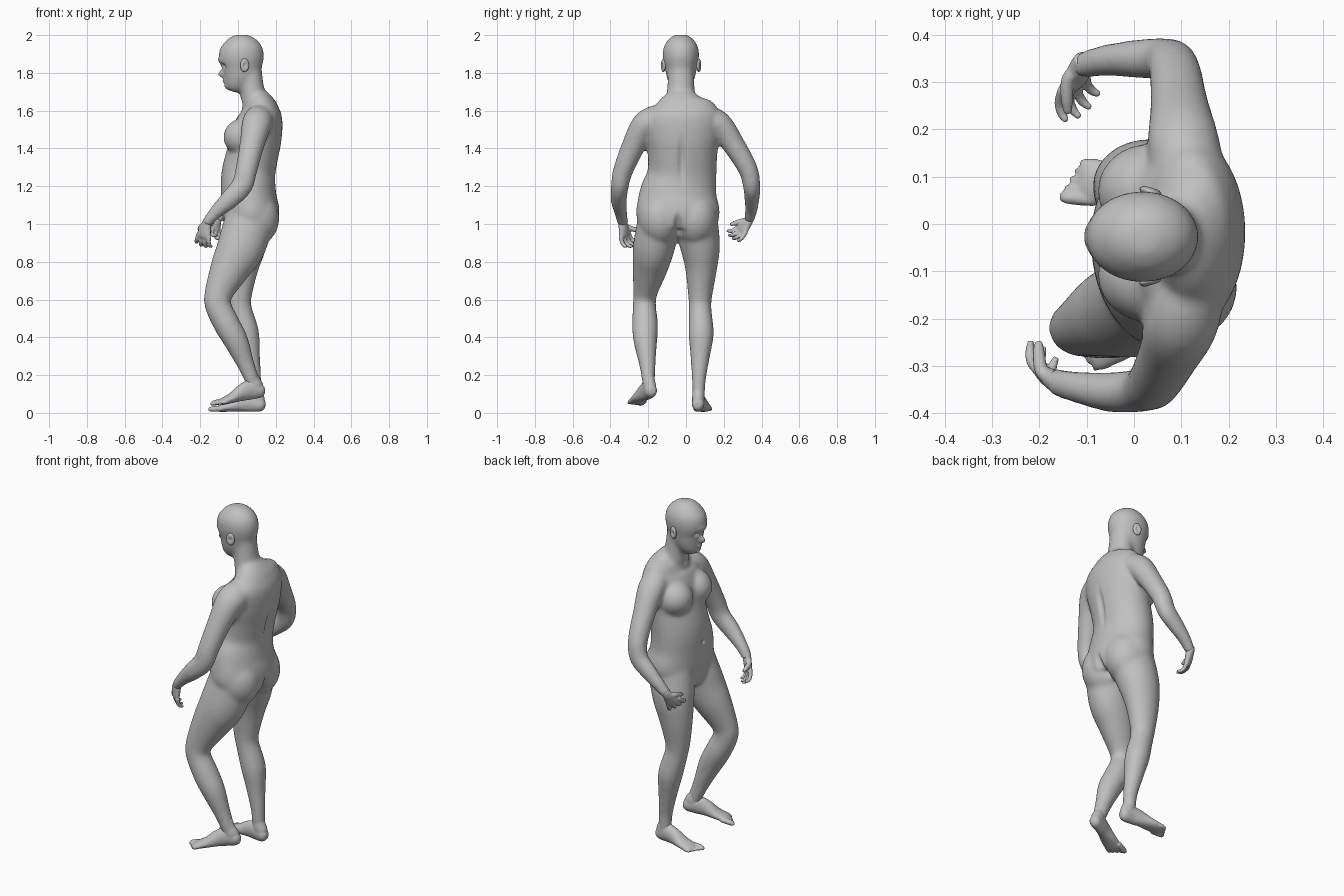
import bpy
import math
from mathutils import Vector, Matrix

default_cube = bpy.data.objects.get("Cube")
if default_cube:
    bpy.data.objects.remove(default_cube, do_unlink=True)

clay = bpy.data.materials.new("plain_grey")
clay.use_nodes = True
grey = (0.53, 0.53, 0.53, 1)
clay.diffuse_color = grey
clay.node_tree.nodes["Principled BSDF"].inputs["Base Color"].default_value = grey


def spline(keys, t):
    """Smooth interpolation through a list of equally long tuples."""
    last = len(keys) - 1
    i = min(int(t), last - 1)
    f = t - i
    a, b, c, d = (keys[min(max(k, 0), last)] for k in (i - 1, i, i + 1, i + 2))
    return [q + f / 2 * (r - p + f * (2 * p - 5 * q + 4 * r - s + f * (3 * (q - r) + s - p)))
            for p, q, r, s in zip(a, b, c, d)]


def add_mesh(name, verts, faces):
    mesh = bpy.data.meshes.new(name)
    mesh.from_pydata(verts, [], faces)
    mesh.materials.append(clay)
    obj = bpy.data.objects.new(name, mesh)
    bpy.context.collection.objects.link(obj)
    return obj


def tube(name, keys, side=(0, 1, 0), sides=24, steps=5):
    """Loft of ellipses; each key is x, y, z, depth radius, side radius."""
    count = (len(keys) - 1) * steps
    rings = [spline(keys, k / steps) for k in range(count + 1)]
    centres = [Vector(r[:3]) for r in rings]
    verts = []
    for k, ring in enumerate(rings):
        tangent = (centres[min(k + 1, count)] - centres[max(k - 1, 0)]).normalized()
        across = Vector(side)
        across = (across - tangent * across.dot(tangent)).normalized()
        depth = across.cross(tangent)
        for j in range(sides):
            a = math.tau * j / sides
            verts.append(centres[k] + depth * ring[3] * math.cos(a) + across * ring[4] * math.sin(a))
    faces = [tuple(range(sides)), tuple(reversed(range(count * sides, (count + 1) * sides)))]
    for k in range(count):
        for j in range(sides):
            n = (j + 1) % sides
            faces.append((k * sides + n, k * sides + j, (k + 1) * sides + j, (k + 1) * sides + n))
    return add_mesh(name, verts, faces)


def ball(name, centre, radii, spin=0):
    bpy.ops.mesh.primitive_uv_sphere_add(segments=24, ring_count=16, location=centre, rotation=(0, 0, spin))
    obj = bpy.context.object
    obj.name = name
    obj.scale = radii
    obj.data.materials.append(clay)
    return obj


def fuse(name, parts, voxel, smoothing):
    """Join overlapping parts into a single continuous skin."""
    bpy.ops.object.select_all(action='DESELECT')
    for part in parts:
        part.select_set(True)
    bpy.context.view_layer.objects.active = parts[0]
    bpy.ops.object.join()
    obj = bpy.context.object
    obj.name = name
    bpy.ops.object.transform_apply(location=True, rotation=True, scale=True)
    remesh = obj.modifiers.new("skin", 'REMESH')
    remesh.mode = 'VOXEL'
    remesh.voxel_size = voxel
    smooth = obj.modifiers.new("soften", 'SMOOTH')
    smooth.factor = 0.5
    smooth.iterations = smoothing
    for modifier in ("skin", "soften"):
        bpy.ops.object.modifier_apply(modifier=modifier)
    bpy.ops.object.shade_smooth()
    return obj


def pull(obj, centre, radii, offset):
    """Soft sculpting brush: drag the skin inside an ellipsoid."""
    centre, offset = Vector(centre), Vector(offset)
    for v in obj.data.vertices:
        d = v.co - centre
        r = sum((d[k] / radii[k]) ** 2 for k in range(3))
        if r < 1:
            v.co += offset * (1 - r) ** 2


# Torso, neck and head
torso = tube("torso", [
    (.07, -.045, .93, .08, .12), (.06, -.045, .97, .13, .19), (.067, -.043, 1.05, .153, .221),
    (.056, -.04, 1.15, .147, .208), (.055, -.022, 1.26, .143, .184), (.08, -.018, 1.38, .138, .185),
    (.099, -.018, 1.47, .135, .198), (.119, -.018, 1.56, .118, .2), (.12, -.02, 1.61, .095, .18),
    (.112, -.025, 1.65, .075, .128), (.1, -.026, 1.69, .05, .075)], sides=32)
neck = tube("neck", [(.11, -.026, 1.58, .09, .1), (.08, -.027, 1.68, .067, .076), (.06, -.027, 1.82, .065, .069)])
head = tube("head", [
    (-.025, -.027, 1.7, .025, .028), (-.018, -.027, 1.725, .058, .052), (.0, -.027, 1.77, .085, .073),
    (.015, -.027, 1.82, .106, .084), (.017, -.027, 1.88, .12, .096), (.02, -.027, 1.935, .111, .092),
    (.02, -.027, 1.98, .074, .064), (.02, -.027, 2.002, .03, .03)])
breasts = [ball("breast", (.03, y, 1.46), (.108, .1, .1)) for y in (-.108, .07)]
buttocks = [ball("buttock", (.082, y, 1.03), (.137, .12, .15)) for y in (-.135, .05)]

# Arms, from shoulder to wrist
left_arm = tube("left_arm", [
    (.12, -.13, 1.555, .08, .075), (.1, -.212, 1.53, .08, .072), (.074, -.275, 1.42, .066, .063),
    (.043, -.334, 1.28, .058, .053), (.02, -.35, 1.2, .057, .047), (-.045, -.356, 1.13, .051, .043),
    (-.12, -.345, 1.06, .036, .034), (-.17, -.333, 1.0, .026, .03)])
right_arm = tube("right_arm", [
    (.12, .09, 1.555, .08, .075), (.105, .172, 1.53, .077, .07), (.096, .252, 1.42, .062, .06),
    (.085, .328, 1.29, .055, .052), (.064, .348, 1.2, .053, .046), (.005, .349, 1.14, .048, .041),
    (-.06, .346, 1.08, .036, .034), (-.115, .334, 1.02, .026, .029)])

# Legs, from hip to ankle
left_leg = tube("left_leg", [
    (.06, -.14, 1.02, .13, .115), (.017, -.17, .88, .128, .111), (-.04, -.19, .77, .107, .094),
    (-.1, -.215, .64, .077, .065), (-.106, -.22, .57, .07, .061), (-.06, -.217, .47, .07, .069),
    (-.01, -.215, .38, .065, .063), (.04, -.205, .26, .047, .044), (.075, -.198, .17, .038, .035),
    (.09, -.195, .12, .037, .031)])
right_leg = tube("right_leg", [
    (.06, .05, 1.02, .13, .118), (.03, .075, .88, .118, .106), (.01, .08, .76, .097, .084),
    (.002, .075, .62, .072, .064), (.01, .075, .55, .064, .06), (.045, .08, .42, .067, .067),
    (.065, .075, .3, .052, .052), (.085, .068, .17, .039, .037), (.09, .067, .06, .037, .031)])

limbs = [left_arm, right_arm, left_leg, right_leg]
body = fuse("body", [torso, neck, head] + limbs + breasts + buttocks, .009, 18)

# Sculpted face
mid = -.027
pull(body, (-.09, mid, 1.795), (.05, .02, .034), (-.033, 0, -.005))
pull(body, (-.08, mid, 1.757), (.04, .03, .018), (-.01, 0, 0))
pull(body, (-.07, mid, 1.72), (.05, .04, .03), (-.01, 0, 0))
pull(body, (-.09, mid, 1.868), (.05, .06, .025), (-.006, 0, 0))
for sign in (-1, 1):
    pull(body, (-.085, mid + sign * .035, 1.838), (.04, .026, .02), (.014, 0, 0))

# Spine groove, cleft, navel and collar hollow
pull(body, (.21, -.022, 1.34), (.08, .03, .16), (-.014, 0, 0))
pull(body, (.2, -.043, .975), (.12, .03, .1), (-.03, 0, 0))
pull(body, (-.09, -.035, 1.19), (.04, .018, .018), (.014, 0, 0))
pull(body, (.02, -.025, 1.64), (.05, .03, .03), (.01, 0, 0))

# Ears
for name, y, spin in (("left_ear", -.12, .3), ("right_ear", .068, -.3)):
    ear = ball(name, (.035, y, 1.84), (.024, .011, .036), spin)
    pull(ear, (0, math.copysign(1, y), 0), (.6, .9, .6), (0, -math.copysign(.9, y), 0))
    bpy.ops.object.shade_smooth()


def hand(name, wrist, reach, width, curl, thumb):
    """Palm, four curled fingers and a thumb; width points to the thumb side."""
    wrist, reach, width, curl, thumb = (Vector(v) for v in (wrist, reach, width, curl, thumb))
    reach.normalize()
    width = (width - reach * width.dot(reach)).normalized()
    curl = (curl - reach * curl.dot(reach)).normalized()
    thumb.normalize()

    def digit(base, offsets, radius):
        keys = [(*(base + o), radius * s, radius * s) for o, s in zip(offsets, (1.1, 1.05, .95, .6))]
        return tube("digit", keys, width, 10, 4)

    palm = [(-.025, .018, .02), (0, .022, .026), (.03, .021, .034), (.065, .018, .042), (.085, .01, .036)]
    parts = [tube("palm", [(*(wrist + reach * d), a, b) for d, a, b in palm], width)]
    for i, length in enumerate((.85, 1, .95, .75)):
        lean = width * (1.5 - i) * .004
        bend = [(-.015, 0), (.028, .008), (.05, .028), (.054, .05)]
        path = [(reach * a + curl * b) * length + lean * k for k, (a, b) in enumerate(bend)]
        parts.append(digit(wrist + reach * .075 + width * (1.5 - i) * .023, path, .0108))
    path = [width * .01, width * .03 + reach * .02, width * .03 + reach * .03 + thumb * .035,
            width * .025 + reach * .035 + thumb * .065]
    parts.append(digit(wrist + reach * .01, path, .014))
    fuse(name, parts, .004, 2)


hand("left_hand", (-.165, -.334, 1.005), (-.25, .15, -1), (-.8, .6, .1), (.4, 1, 0), (-.1, 1, -.1))
hand("right_hand", (-.112, .336, 1.025), (-.2, -.5, -.7), (-.7, -.5, .5), (.7, -.6, .1), (0, -1, -.1))


def foot(name, ankle, yaw, pitch, outer):
    """Foot with five toes, drawn pointing along -x and then turned."""
    sole = [(.055, 0, .04, .016, .016), (.035, 0, .043, .038, .031), (-.02, 0, .056, .052, .034),
            (-.07, outer * .004, .05, .045, .036), (-.13, outer * .008, .033, .028, .045),
            (-.19, outer * .01, .022, .018, .047), (-.205, outer * .01, .018, .01, .042)]
    parts = [tube("sole", sole), tube("ankle", [
        (-.004, 0, .16, .03, .026), (0, 0, .11, .036, .031), (.008, 0, .07, .044, .033), (.01, 0, .03, .04, .028)])]
    for i in range(5):
        y = outer * (-.028 + .019 * i)
        r = .015 if i == 0 else .0105
        tip = -.245 + .009 * i
        parts.append(tube("toe", [(-.17, y, .022, r, r), (tip + .02, y, .02, r, r), (tip, y, .014, r * .5, r * .6)],
                          sides=10))
    turn = Matrix.Translation(ankle) @ Matrix.Rotation(yaw, 4, 'Z') @ Matrix.Rotation(pitch, 4, 'Y')
    for part in parts:
        part.data.transform(turn)
    fuse(name, parts, .005, 4)


foot("left_foot", (.095, -.192, .07), .33, -.17, -1)
foot("right_foot", (.09, .066, .001), -.08, 0, 1)
